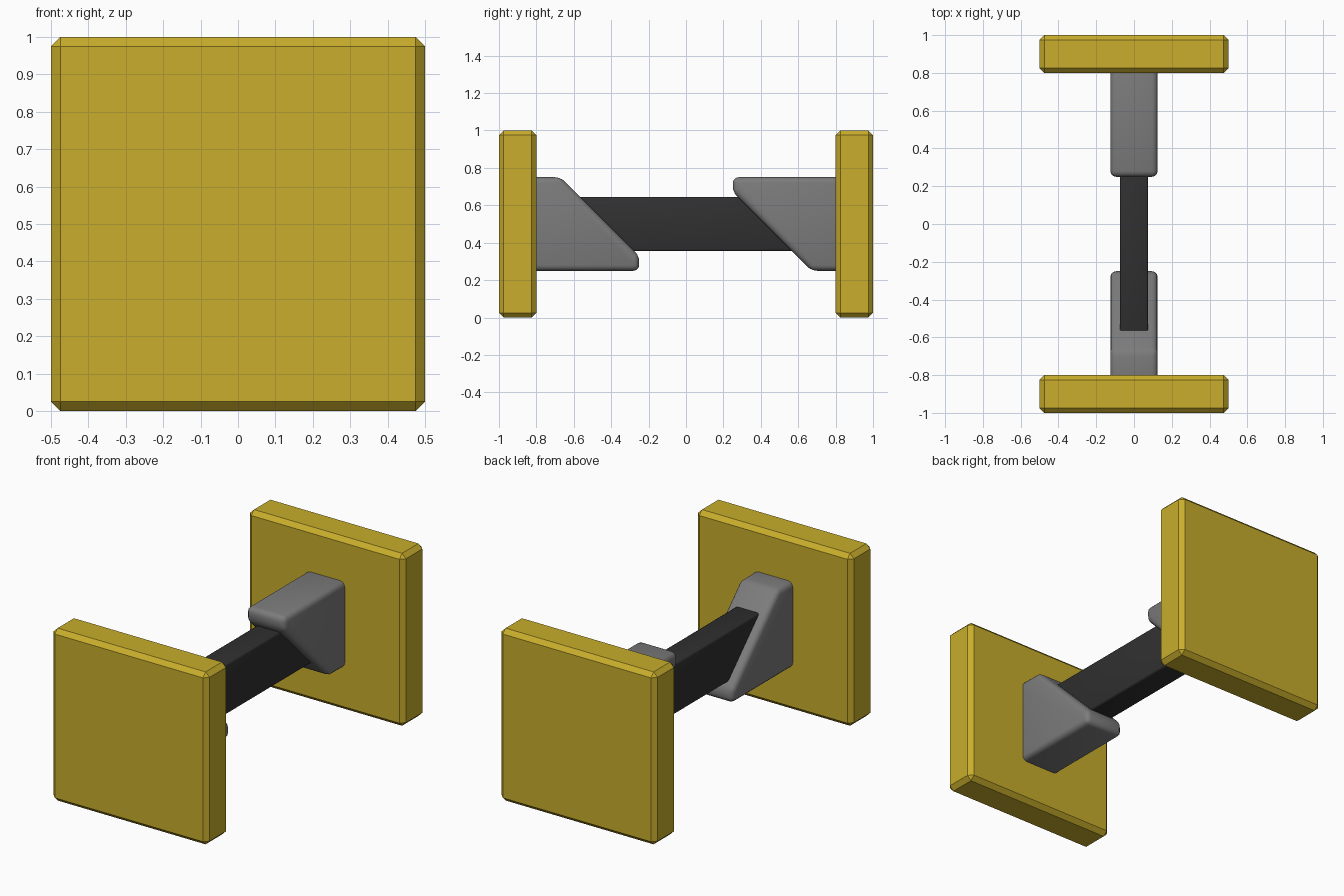
import bpy, bmesh
from mathutils import Matrix

if "Cube" in bpy.data.objects:
    bpy.data.objects.remove(bpy.data.objects["Cube"])


def material(name, rgb):
    m = bpy.data.materials.new(name)
    m.diffuse_color = (*rgb, 1)
    m.use_nodes = True
    m.node_tree.nodes["Principled BSDF"].inputs["Base Color"].default_value = m.diffuse_color
    return m


YELLOW = material("yellow_paint", (0.58, 0.42, 0.025))
GREY = material("grey_metal", (0.2, 0.2, 0.2))
BLACK = material("black_rubber", (0.03, 0.03, 0.03))


def extrude_profile(name, profile, half_x, mat, bevel, segments, smooth):
    """Extrude a (y, z) profile along x and bevel its edges."""
    bm = bmesh.new()
    face = bm.faces.new([bm.verts.new((-half_x, y, z)) for y, z in profile])
    ext = bmesh.ops.extrude_face_region(bm, geom=[face])
    verts = [g for g in ext["geom"] if isinstance(g, bmesh.types.BMVert)]
    bmesh.ops.translate(bm, verts=verts, vec=(2 * half_x, 0, 0))
    bmesh.ops.recalc_face_normals(bm, faces=bm.faces)
    bmesh.ops.bevel(bm, geom=list(bm.edges), offset=bevel, segments=segments,
                    profile=0.5, affect='EDGES', clamp_overlap=True)
    bmesh.ops.recalc_face_normals(bm, faces=bm.faces)
    for f in bm.faces:
        f.smooth = smooth
    me = bpy.data.meshes.new(name)
    bm.to_mesh(me)
    bm.free()
    me.materials.append(mat)
    ob = bpy.data.objects.new(name, me)
    bpy.context.collection.objects.link(ob)
    return ob


def rect(y0, y1, z0, z1):
    return [(y0, z0), (y1, z0), (y1, z1), (y0, z1)]


# Half turn about the x axis through the model's middle
half_turn = (Matrix.Translation((0, 0, 0.5)) @ Matrix.Rotation(3.14159265, 4, 'X')
             @ Matrix.Translation((0, 0, -0.5)))

# Wedge bracket: slanted front face with a blunt tip, back hidden in the plate
wedge = [(-0.88, 0.25), (-0.25, 0.25), (-0.25, 0.33), (-0.67, 0.75), (-0.88, 0.75)]

for side in ("front", "back"):
    plate = extrude_profile(side + "_plate", rect(-1, -0.8, 0, 1), 0.5,
                            YELLOW, 0.025, 1, False)
    bracket = extrude_profile(side + "_bracket", wedge, 0.125, GREY, 0.03, 3, True)
    if side == "back":
        for ob in (plate, bracket):
            ob.data.transform(half_turn)

# Connecting bar
extrude_profile("connecting_bar", rect(-0.62, 0.62, 0.355, 0.645), 0.075,
                BLACK, 0.01, 2, True)
